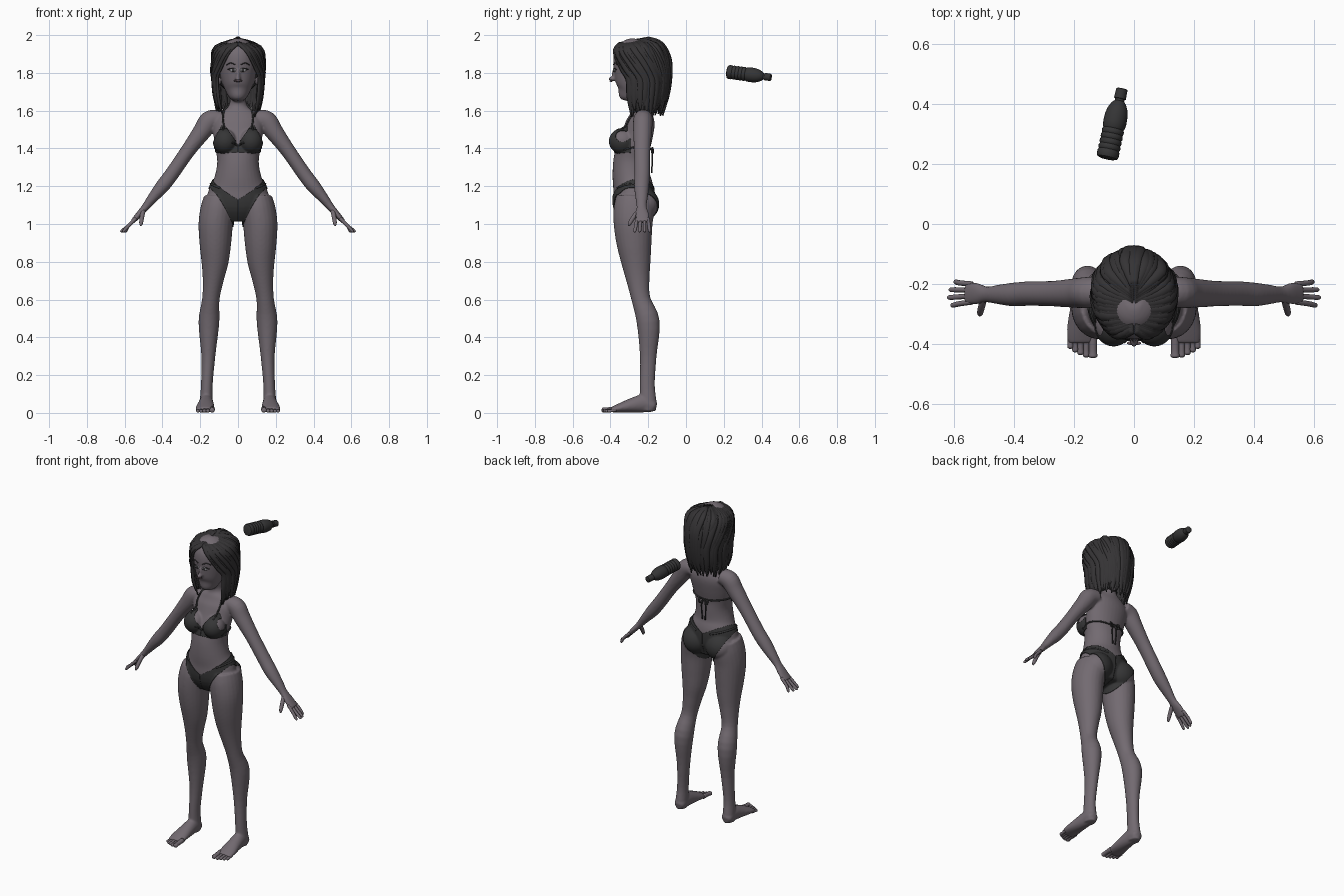
import bpy, bmesh, math, random
from mathutils import Vector, Matrix
from mathutils.bvhtree import BVHTree

cube = bpy.data.objects.get("Cube")
if cube:
    bpy.data.objects.remove(cube, do_unlink=True)
random.seed(4)
Y, Z = Vector((0, 1, 0)), Vector((0, 0, 1))


def material(name, *rgb):
    m = bpy.data.materials.new(name)
    m.use_nodes = True
    m.diffuse_color = (*rgb, 1)
    m.node_tree.nodes["Principled BSDF"].inputs["Base Color"].default_value = (*rgb, 1)
    return m


SKIN = material("skin", .17, .145, .165)
HAIR = material("hair_dark", .035, .033, .035)
CLOTH = material("swimwear_dark", .036, .036, .037)
PLASTIC = material("bottle_dark", .035, .035, .036)
LIP = material("lip", .14, .10, .115)
WHITE = material("eye_white", .28, .28, .30)


def spline(pts, sub):
    p = [Vector(q) for q in pts]
    p = [p[0]] + p + [p[-1]]
    out = []
    for i in range(1, len(p) - 2):
        a, b, c, d = p[i - 1:i + 3]
        for k in range(sub):
            t = k / sub
            out.append((b * 2 + (c - a) * t + (a * 2 - b * 5 + c * 4 - d) * t * t
                        + (b * 3 - a - c * 3 + d) * t ** 3) * .5)
    return out + [p[-2]]


def loft(bm, pts, side=1, sides=20, sub=4, ref=lambda p: Y):
    """Skin elliptical rings (x, y, z, half width, half depth) along a path."""
    rows = spline(pts, sub)
    pos = [Vector((r[0] * side, r[1], r[2])) for r in rows]
    rings = []
    for i, r in enumerate(rows):
        t = (pos[min(i + 1, len(pos) - 1)] - pos[max(i - 1, 0)]).normalized()
        u = ref(pos[i]).cross(t).normalized()
        v = t.cross(u)
        a, b = max(r[3], .001), max(r[4], .001)
        rings.append([bm.verts.new(pos[i] + u * a * math.cos(w) + v * b * math.sin(w))
                      for w in (math.tau * k / sides for k in range(sides))])
    for lo, hi in zip(rings, rings[1:]):
        for k in range(sides):
            n = (k + 1) % sides
            bm.faces.new((lo[k], lo[n], hi[n], hi[k]))
    bm.faces.new(rings[0][::-1])
    bm.faces.new(rings[-1])


def blob(bm, centre, radii, side=1):
    c = Vector(centre)
    c.x *= side
    m = Matrix.Translation(c) @ Matrix.Diagonal((*radii, 1))
    bmesh.ops.create_uvsphere(bm, u_segments=24, v_segments=16, radius=1, matrix=m)


def make(name, bm, mat, mirror=False, recalc=True):
    if recalc:
        bmesh.ops.recalc_face_normals(bm, faces=bm.faces[:])
    me = bpy.data.meshes.new(name)
    bm.to_mesh(me)
    bm.free()
    me.materials.append(mat)
    me.polygons.foreach_set("use_smooth", [True] * len(me.polygons))
    ob = bpy.data.objects.new(name, me)
    bpy.context.collection.objects.link(ob)
    if mirror:
        ob.modifiers.new("Mirror", "MIRROR").use_mirror_merge = False
    return ob


# Body: overlapping volumes fused into one smooth skin
bm = bmesh.new()
trunk = [(-.265, 1.03, .09, .075), (-.277, 1.1, .165, .105), (-.278, 1.18, .155, .107),
         (-.289, 1.25, .124, .1), (-.288, 1.33, .11, .097), (-.28, 1.4, .12, .09),
         (-.258, 1.47, .13, .083), (-.24, 1.54, .135, .075), (-.235, 1.59, .1, .056),
         (-.232, 1.625, .05, .045), (-.235, 1.68, .042, .045), (-.245, 1.75, .042, .045)]
loft(bm, [(0, *r) for r in trunk], sides=32)
head = [(-.325, 1.655, .018, .018), (-.32, 1.668, .04, .042), (-.3, 1.7, .062, .072),
        (-.285, 1.74, .08, .096), (-.27, 1.79, .094, .116), (-.26, 1.84, .102, .126),
        (-.255, 1.9, .1, .123), (-.25, 1.95, .075, .09), (-.245, 1.975, .03, .04)]
loft(bm, [(0, *r) for r in head], sides=32)
blob(bm, (0, -.389, 1.768), (.014, .022, .012))
blob(bm, (0, -.38, 1.79), (.01, .014, .032))
leg = [(.1, -.27, 1.14, .08, .1), (.108, -.275, 1.08, .09, .108), (.118, -.28, 1, .091, .103),
       (.12, -.275, .9, .084, .093), (.122, -.265, .8, .072, .078), (.132, -.254, .7, .055, .061),
       (.144, -.238, .6, .046, .05), (.154, -.2, .48, .055, .061), (.157, -.2, .3, .037, .044),
       (.165, -.205, .15, .031, .04), (.168, -.2, .05, .035, .045), (.168, -.2, .01, .03, .04)]
foot = [(.168, -.16, .03, .02, .02), (.168, -.175, .036, .034, .033), (.168, -.22, .05, .037, .048),
        (.17, -.28, .041, .043, .04), (.174, -.35, .026, .05, .025), (.174, -.395, .015, .047, .014)]
arm = [(.1, -.225, 1.56, .045, .05), (.15, -.228, 1.545, .055, .052), (.19, -.23, 1.49, .049, .05),
       (.267, -.232, 1.385, .039, .043), (.35, -.232, 1.265, .038, .041), (.4, -.235, 1.2, .037, .04),
       (.45, -.235, 1.14, .028, .033), (.49, -.235, 1.09, .02, .027), (.525, -.232, 1.05, .016, .037),
       (.56, -.23, 1.01, .012, .038)]
for s in (1, -1):
    loft(bm, leg, s, 24)
    loft(bm, foot, s, ref=lambda p: Z)
    loft(bm, arm, s)
    blob(bm, (.085, -.223, 1.105), (.083, .077, .08), s)
    blob(bm, (.068, -.336, 1.438), (.061, .068, .064), s)
    blob(bm, (.1, -.25, 1.77), (.012, .025, .035), s)
body = make("body", bm, SKIN)
rem = body.modifiers.new("Fuse", "REMESH")
rem.mode, rem.voxel_size, rem.use_smooth_shade = "VOXEL", .006, True
smo = body.modifiers.new("Smooth", "SMOOTH")
smo.factor, smo.iterations = .5, 6
baked = bpy.data.meshes.new_from_object(
    body.evaluated_get(bpy.context.evaluated_depsgraph_get()))
body.modifiers.clear()
body.data = baked
baked.materials.clear()
baked.materials.append(SKIN)
skin_bm = bmesh.new()
skin_bm.from_mesh(baked)
tree = BVHTree.FromBMesh(skin_bm)

# Fingers, thumbs and toes
bm = bmesh.new()
for i, tip in enumerate((.6, .615, .62, .61)):
    y = -.2 - .02 * i
    y2 = -.193 - .026 * i
    loft(bm, [(.54, y, 1.03, .009, .009), (.58, (y + y2) / 2, .99, .009, .009),
              (tip - .006, y2, .964, .008, .008), (tip, y2, .957, .003, .003)], sides=10)
loft(bm, [(.5, -.245, 1.075, .012, .013), (.508, -.275, 1.04, .012, .012),
          (.513, -.297, 1.005, .01, .01), (.515, -.303, .99, .004, .004)], sides=10)
make("fingers", bm, SKIN, True)
bm = bmesh.new()
for x, tip, r in ((.137, -.447, .015), (.159, -.445, .011), (.178, -.437, .011),
                  (.196, -.428, .01), (.212, -.416, .01)):
    loft(bm, [(x, -.37, r + .006, r, r), (x, tip + .025, r + .002, r * .9, r * .8),
              (x, tip + .006, r, r, r * .9), (x, tip, r, r * .4, r * .4)], sides=10, ref=lambda p: Z)
make("toes", bm, SKIN, True)


# Swimwear: panels cut from the skin, plus cords laid on it
def panel(name, cuts):
    bm = skin_bm.copy()
    for co, no in cuts + [((0, 0, 0), (-1, 0, 0))]:
        bmesh.ops.bisect_plane(bm, geom=bm.verts[:] + bm.edges[:] + bm.faces[:], dist=1e-6,
                               plane_co=co, plane_no=Vector(no).normalized(), clear_outer=True)
    bm.normal_update()
    for v, n in [(v, v.normal.copy()) for v in bm.verts]:
        if abs(v.co.x) < 1e-4:
            n.x = 0
        v.co += n * .005
    ob = make(name, bm, CLOTH, True, recalc=False)
    sol = ob.modifiers.new("Thickness", "SOLIDIFY")
    sol.thickness, sol.offset = .004, -1


def cord(name, pts, r=.005, mat=CLOTH, lift=.003):
    bm = bmesh.new()
    rows = []
    for p in spline(pts, 6):
        co, no, _, _ = tree.find_nearest(p)
        rows.append((*(co + no * lift), r, r))
    loft(bm, rows, sides=8, sub=1, ref=lambda p: Vector((.3, .8, .5)))
    make(name, bm, mat, True)


panel("swim_cup", [((0, -.29, 0), (0, 1, 0)), ((0, 0, 1.378), (0, 0, -1)),
                   ((.006, 0, 1.425), (-.1, 0, .068)), ((.085, 0, 1.52), (.11, 0, .055)),
                   ((0, 0, 1.52), (0, 0, 1))])
panel("swim_brief", [((0, -.38, 1.13), (-.6, -.25, 1)), ((0, -.38, .97), (1.67, -.3, -1))])
cord("neck_strap", [(.08, -.37, 1.5), (.082, -.318, 1.54), (.078, -.28, 1.585),
                    (.058, -.24, 1.63), (.03, -.185, 1.64), (0, -.178, 1.63)])
cord("back_strap", [(.11, -.33, 1.395), (.125, -.27, 1.405), (.09, -.2, 1.4), (0, -.18, 1.395)])
cord("hip_strap", [(.1, -.37, 1.192), (.15, -.28, 1.215), (.1, -.18, 1.205), (.05, -.17, 1.19)], .006)
cord("front_tie", [(0, -.39, 1.42), (.012, -.39, 1.425), (.03, -.4, 1.43)])
bm = bmesh.new()
loft(bm, [(.002, -.185, 1.4, .005, .005), (.015, -.178, 1.36, .004, .004),
          (.01, -.182, 1.27, .004, .004)], sides=8)
loft(bm, [(.002, -.185, 1.4, .004, .004), (.03, -.175, 1.4, .006, .004),
          (.025, -.175, 1.375, .005, .004), (.002, -.182, 1.395, .004, .004)], sides=8)
make("back_bow", bm, CLOTH, True)


# Face details set on the skin
def face_spot(name, x, z, radii, mat, mirror=True, lift=0):
    co = tree.find_nearest(Vector((x, -.42, z)))[0]
    bm = bmesh.new()
    blob(bm, co - Y * lift, radii)
    make(name, bm, mat, mirror)


face_spot("eye", .04, 1.81, (.019, .007, .011), WHITE)
face_spot("iris", .04, 1.81, (.009, .005, .01), HAIR, lift=.004)
face_spot("upper_lip", 0, 1.714, (.024, .007, .005), LIP, False)
face_spot("lower_lip", 0, 1.705, (.02, .008, .006), LIP, False)
cord("eyelash", [(.02, -.39, 1.811), (.04, -.39, 1.823), (.062, -.38, 1.815)], .003, HAIR, .005)
cord("eyebrow", [(.018, -.4, 1.842), (.045, -.39, 1.852), (.07, -.37, 1.842)], .003, HAIR, .001)

# Hair: a cap with overlapping locks combed from a centre parting
bm = bmesh.new()
blob(bm, (0, -.215, 1.835), (.128, .125, .145))
LOCKS = 24
for s in (1, -1):
    for i in range(LOCKS):
        t = i / (LOCKS - 1)
        angle = math.radians(63 + 117 * t)
        jit = random.uniform(-.012, .012)
        tip = 1.575 + random.uniform(-.012, .035)
        puff = random.uniform(.97, 1.02)

        def lerp(a, b):
            return a + (b - a) * t

        pts = [(.002, lerp(-.355, -.2), lerp(1.955, 1.985), .012, .008)]
        for turn, f, z, w in ((lerp(.35, 1), lerp(.95, .7), lerp(1.915, 1.957), .018),
                              (lerp(.75, 1), lerp(.92, .98), lerp(1.83, 1.875), .022),
                              (1, lerp(.92, 1), 1.77, .021), (1, lerp(.87, .89), 1.67, .018),
                              (1, .74, tip, .003)):
            a = angle * turn
            f *= puff
            pts.append((.142 * f * math.sin(a) + jit * (f < .8), -.238 - .155 * f * math.cos(a),
                        z, w, min(w, .009)))
        loft(bm, pts, s, 8, 4, ref=lambda p: p - Vector((0, -.238, 1.74)))
make("hair", bm, HAIR)

# Bottle floating behind, with ribs, a shoulder and a cap
start, axis = Vector((-.09, .218, 1.806)), Vector((.05, .232, -.03)).normalized()
profile = [(0, .024), (.004, .034), (.012, .037)]
for k in range(5):
    profile += [(.025 + k * .018, .037), (.03 + k * .018, .034), (.035 + k * .018, .037)]
profile += [(.125, .039), (.15, .038), (.17, .034), (.19, .024), (.198, .016), (.205, .016),
            (.206, .02), (.238, .019), (.24, .016)]
bm = bmesh.new()
loft(bm, [(*(start + axis * d), r, r) for d, r in profile], sides=24, sub=1, ref=lambda p: Z)
bottle = make("bottle", bm, PLASTIC)
bottle.data.set_sharp_from_angle(angle=math.radians(40))
skin_bm.free()
